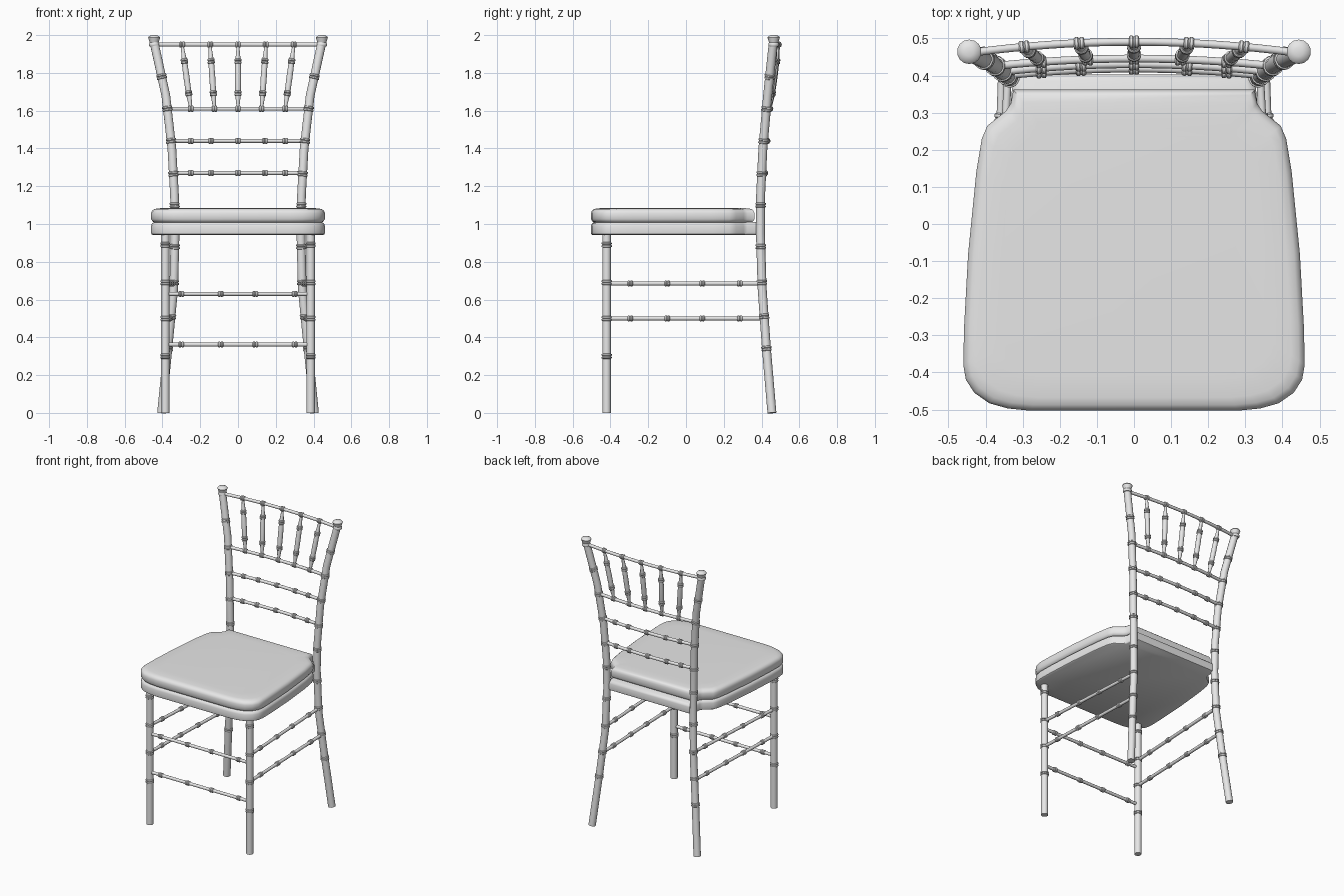
import bpy, bmesh, math
from mathutils import Vector

cube = bpy.data.objects.get("Cube")
if cube:
    bpy.data.objects.remove(cube)

grey = bpy.data.materials.new("light grey")
grey.use_nodes = True
grey.diffuse_color = (0.8, 0.8, 0.8, 1)
grey.node_tree.nodes["Principled BSDF"].inputs["Base Color"].default_value = (0.8, 0.8, 0.8, 1)


def finish(name, bm):
    bmesh.ops.recalc_face_normals(bm, faces=bm.faces)
    mesh = bpy.data.meshes.new(name)
    bm.to_mesh(mesh)
    bm.free()
    mesh.materials.append(grey)
    ob = bpy.data.objects.new(name, mesh)
    bpy.context.collection.objects.link(ob)
    bpy.ops.object.select_all(action='DESELECT')
    ob.select_set(True)
    bpy.context.view_layer.objects.active = ob
    bpy.ops.object.shade_smooth_by_angle(angle=math.radians(40))
    return ob


def skin(bm, loops):
    """Bridge a stack of equal vertex loops and cap both ends."""
    rows = [[bm.verts.new(p) for p in loop] for loop in loops]
    n = len(rows[0])
    for a, b in zip(rows, rows[1:]):
        for i in range(n):
            j = (i + 1) % n
            bm.faces.new((a[i], a[j], b[j], b[i]))
    bm.faces.new(rows[0])
    bm.faces.new(rows[-1])


def tube(bm, path, radii, sides=14):
    """Round bar along a path with one radius per point."""
    path = [Vector(p) for p in path]
    loops = []
    for i, p in enumerate(path):
        t = (path[min(i + 1, len(path) - 1)] - path[max(i - 1, 0)]).normalized()
        ref = Vector((1, 0, 0)) if abs(t.z) > 0.7 else Vector((0, 0, 1))
        u = ref.cross(t).normalized()
        v = t.cross(u)
        angles = [math.tau * k / sides for k in range(sides)]
        loops.append([p + radii[i] * (u * math.cos(a) + v * math.sin(a)) for a in angles])
    skin(bm, loops)


def locate(path, axis, value):
    """Point and direction where the path reaches a value on one axis."""
    for a, b in zip(path, path[1:]):
        a, b = Vector(a), Vector(b)
        if a[axis] <= value <= b[axis]:
            return a.lerp(b, (value - a[axis]) / (b[axis] - a[axis])), (b - a).normalized()


def double_bead(bm, p, t, r, half=0.007):
    for s in (-half, half):
        c = p + t * s
        steps = (-1, -0.5, 0.5, 1)
        tube(bm, [c + t * half * k for k in steps], [r * 0.8, r, r, r * 0.8])


def bar(name, path, r, axis, beads, bead_r):
    bm = bmesh.new()
    tube(bm, path, [r] * len(path))
    for value in beads:
        double_bead(bm, *locate(path, axis, value), bead_r)
    return bm, name


def mirror(p, s):
    return (p[0] * s, p[1], p[2])


# Legs, back posts and side stretchers
POST = [(0.405, 0.455, 0), (0.37, 0.425, 0.35), (0.34, 0.403, 0.66), (0.333, 0.394, 0.95),
        (0.336, 0.395, 1.15), (0.35, 0.407, 1.4), (0.382, 0.432, 1.68), (0.444, 0.462, 1.96)]
FINIAL = [(1.94, 0.024), (1.945, 0.028), (1.955, 0.028), (1.96, 0.024),
          (1.975, 0.029), (1.987, 0.033), (1.995, 0.027), (2.0, 0.012)]
for side, s in (("left", 1), ("right", -1)):
    leg = [(0.385 * s, -0.42, 0), (0.385 * s, -0.42, 0.96)]
    bm, name = bar("front_leg_" + side, leg, 0.0225, 2, (0.30, 0.5, 0.69, 0.89), 0.027)
    finish(name, bm)

    post = [mirror(p, s) for p in POST]
    rings = (0.34, 0.51, 0.69, 0.88, 1.1, 1.265, 1.44, 1.61, 1.78)
    bm, name = bar("back_post_" + side, post, 0.0235, 2, rings, 0.0275)
    top = post[-1]
    tube(bm, [(top[0], top[1] + 0.002, z) for z, r in FINIAL], [r for z, r in FINIAL])
    finish(name, bm)

    for level, z in (("upper", 0.685), ("lower", 0.5)):
        back = locate(post, 2, z)[0]
        path = [(0.385 * s, -0.42, z), tuple(back)]
        bm, name = bar(f"side_stretcher_{level}_{side}", path, 0.0105, 1,
                       (-0.296, -0.1, 0.085, 0.285), 0.016)
        finish(name, bm)

# Front stretchers
for level, z in (("upper", 0.63), ("lower", 0.362)):
    path = [(-0.385, -0.42, z), (0.385, -0.42, z)]
    bm, name = bar("front_stretcher_" + level, path, 0.0105, 0,
                   (-0.3, -0.092, 0.092, 0.3), 0.016)
    finish(name, bm)


# Bowed back rails
def rail_path(z, bow):
    end = locate(POST, 2, z)[0]
    ks = [k / 8 for k in range(-8, 9)]
    return [(end.x * k, end.y + bow * (1 - k * k), z) for k in ks]


RAILS = [("lower", 1.27, 0.018, 0.25, 0.143), ("middle", 1.44, 0.02, 0.25, 0.143),
         ("upper", 1.61, 0.02, 0.25, 0.125), ("crest", 1.95, 0.03, 0.296, 0.148)]
paths = {}
for level, z, bow, outer, inner in RAILS:
    paths[level] = rail_path(z, bow)
    bm, name = bar("back_rail_" + level, paths[level], 0.0105, 0,
                   (-outer, -inner, 0, inner, outer), 0.0165)
    finish(name, bm)

# Turned spindles fanning between the two top rails
SPINDLE = [(0, 0.006), (0.06, 0.009), (0.22, 0.015), (0.5, 0.0165),
           (0.74, 0.015), (0.92, 0.009), (1, 0.007)]
for k in range(-2, 3):
    low = locate(paths["upper"], 0, k * 0.125)[0]
    high = locate(paths["crest"], 0, k * 0.148)[0]
    bm = bmesh.new()
    tube(bm, [low.lerp(high, f) for f, r in SPINDLE], [r for f, r in SPINDLE])
    for f in (0.24, 0.74):
        double_bead(bm, low.lerp(high, f), (high - low).normalized(), 0.0195)
    finish(f"spindle_{k + 3}", bm)


# Seat frame and cushion, stacked from one half outline
def slab(name, half, layers):
    outline = half + [(-x, y) for x, y in reversed(half)]
    bm = bmesh.new()
    mid = -0.06
    skin(bm, [[(x * k, mid + (y - mid) * k, z) for x, y in outline] for z, k in layers])
    finish(name, bm)


SIDE = [(0.28, -0.503), (0.34, -0.497), (0.39, -0.483), (0.43, -0.455), (0.453, -0.42),
        (0.46, -0.38), (0.458, -0.28), (0.447, -0.08), (0.425, 0.14), (0.41, 0.23),
        (0.395, 0.265), (0.345, 0.305), (0.332, 0.325)]
slab("seat_frame", SIDE + [(0.328, 0.375), (0.31, 0.403)],
     [(0.943, 0.985), (0.947, 0.997), (0.955, 1), (0.99, 1), (1.002, 0.99), (1.01, 0.965)])
slab("seat_cushion", SIDE + [(0.325, 0.362)],
     [(1.008, 0.965), (1.014, 0.985), (1.026, 1), (1.058, 1), (1.07, 0.99),
      (1.079, 0.965), (1.083, 0.92), (1.085, 0.8)])
